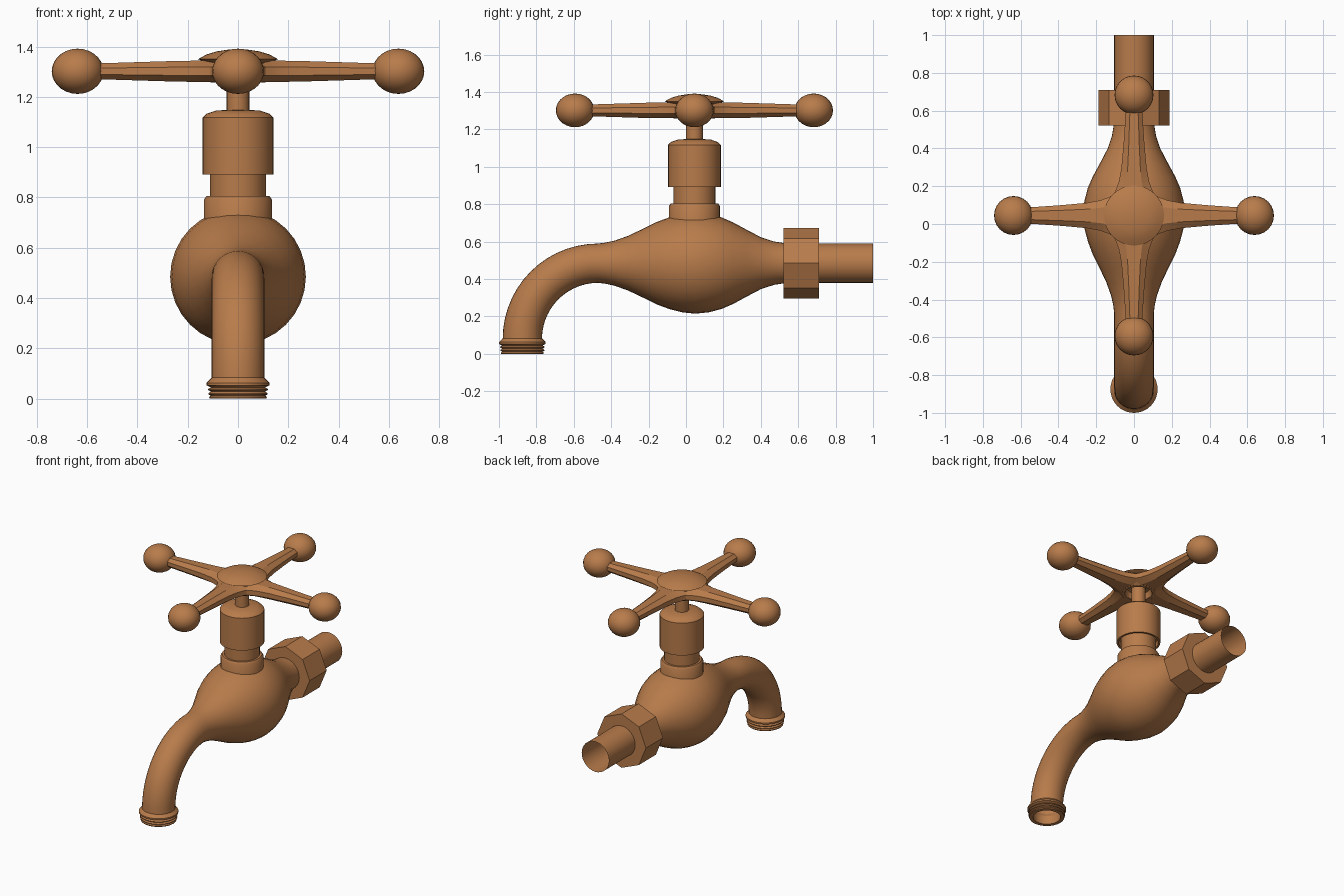
import bpy, bmesh
from math import sin, cos, pi, radians
from mathutils import Vector, Matrix

if "Cube" in bpy.data.objects:
    bpy.data.objects.remove(bpy.data.objects["Cube"])

metal = bpy.data.materials.new("copper")
metal.diffuse_color = (0.48, 0.20, 0.07, 1)
metal.use_nodes = True
metal.node_tree.nodes["Principled BSDF"].inputs["Base Color"].default_value = metal.diffuse_color
AXIS_Y, PIPE_Z, PIPE_R = 0.045, 0.485, 0.105
HANDLE_Z = 1.302


def finish(name, bm, angle=35):
    bmesh.ops.remove_doubles(bm, verts=bm.verts, dist=1e-5)
    bmesh.ops.recalc_face_normals(bm, faces=bm.faces)
    me = bpy.data.meshes.new(name)
    bm.to_mesh(me)
    bm.free()
    me.materials.append(metal)
    ob = bpy.data.objects.new(name, me)
    bpy.context.collection.objects.link(ob)
    bpy.ops.object.select_all(action='DESELECT')
    ob.select_set(True)
    bpy.context.view_layer.objects.active = ob
    if angle:
        bpy.ops.object.shade_smooth_by_angle(angle=radians(angle))
    return ob


def loft(bm, rings, caps=False):
    rows = [[bm.verts.new(p) for p in r] for r in rings]
    n = len(rows[0])
    for a, b in zip(rows, rows[1:]):
        for i in range(n):
            j = (i + 1) % n
            bm.faces.new((a[i], a[j], b[j], b[i]))
    if caps:
        bm.faces.new(rows[0])
        bm.faces.new(rows[-1])


def circle(c, u, v, r, n):
    r = max(r, 1e-7)
    return [Vector(c) + r * (cos(2 * pi * i / n) * Vector(u) + sin(2 * pi * i / n) * Vector(v))
            for i in range(n)]


def lathe_z(name, profile, y=AXIS_Y, n=32, angle=35):
    bm = bmesh.new()
    loft(bm, [circle((0, y, z), (1, 0, 0), (0, 1, 0), r, n) for r, z in profile])
    return finish(name, bm, angle)


# Body and spout: one swept tube, open at both ends
X = (1, 0, 0)
body = [(1.0, .105), (.75, .105), (.54, .105), (.47, .116), (.40, .139), (.32, .181),
        (.25, .219), (.19, .245), (.12, .263), (.05, .270), (-.02, .263), (-.09, .245),
        (-.16, .219), (-.23, .184), (-.31, .146), (-.38, .121), (-.43, .110)]
rings = [circle((0, y, PIPE_Z), X, (0, 0, 1), r, 32) for y, r in body]
for k in range(15):
    a = k / 14 * pi / 2
    d = (0, -sin(a), cos(a))
    c = Vector((0, -.47, .08)) + .405 * Vector(d)
    rings.append(circle(c, X, d, PIPE_R, 32))
bm = bmesh.new()
loft(bm, rings)
finish("body_and_spout", bm)

# Threaded spout end with an inner wall
lathe_z("spout_thread", [(.103, .085), (.125, .063), (.125, .053), (.108, .045),
                         (.119, .038), (.119, .034), (.108, .028), (.118, .021),
                         (.118, .017), (.108, .012), (.115, .006), (.113, 0),
                         (.088, 0), (.088, .06), (.103, .085)], y=-.875, angle=25)

# Octagonal pipe nut
bm = bmesh.new()
loft(bm, [circle((0, y, PIPE_Z), X, (0, 0, 1), .188, 8) for y in (.522, .71)], True)
finish("pipe_nut", bm, 0)

# Bonnet: collar, neck and overhanging cap
lathe_z("bonnet_collar", [(.136, .66), (.136, .79), (.126, .805), (.112, .805)])
lathe_z("bonnet_neck", [(.112, .78), (.112, .94)])
lathe_z("bonnet_cap", [(.11, .93), (.128, .93), (.128, .892), (.141, .892),
                       (.141, 1.118), (.125, 1.133), (.09, 1.145), (.03, 1.15)], angle=25)
lathe_z("stem", [(.045, 1.13), (.045, 1.33)], n=20)

# Handle hub with a domed button and hollow underside
lathe_z("handle_hub", [(.04, 1.305), (.075, 1.30), (.088, 1.258), (.108, 1.258),
                       (.128, 1.272), (.135, 1.30), (.128, 1.335), (.10, 1.345)])
lathe_z("handle_button", [(0, 1.335), (.12, 1.335), (.159, 1.35), (.125, 1.369),
                          (.085, 1.381), (.04, 1.388), (0, 1.39)])

# Four tapered octagonal arms with ball ends
sections = [(.085, .125, .042), (.13, .098, .042), (.18, .080, .042),
            (.25, .067, .041), (.38, .055, .037), (.57, .042, .031)]
for k, side in enumerate(("right", "back", "left", "front")):
    turn = Matrix.Translation((0, AXIS_Y, HANDLE_Z)) @ Matrix.Rotation(k * pi / 2, 4, 'Z')
    bm = bmesh.new()
    loft(bm, [[turn @ Vector((d, s * w, t * h)) for s, t in
               ((1, .4), (.5, 1), (-.5, 1), (-1, .4), (-1, -.4), (-.5, -1), (.5, -1), (1, -.4))]
              for d, w, h in sections], True)
    finish("handle_arm_" + side, bm, 25)
    bm = bmesh.new()
    bmesh.ops.create_uvsphere(bm, u_segments=24, v_segments=14, radius=1, matrix=turn
                              @ Matrix.Translation((.638, 0, 0))
                              @ Matrix.Diagonal((.103, .103, .09, 1)))
    finish("handle_ball_" + side, bm)
